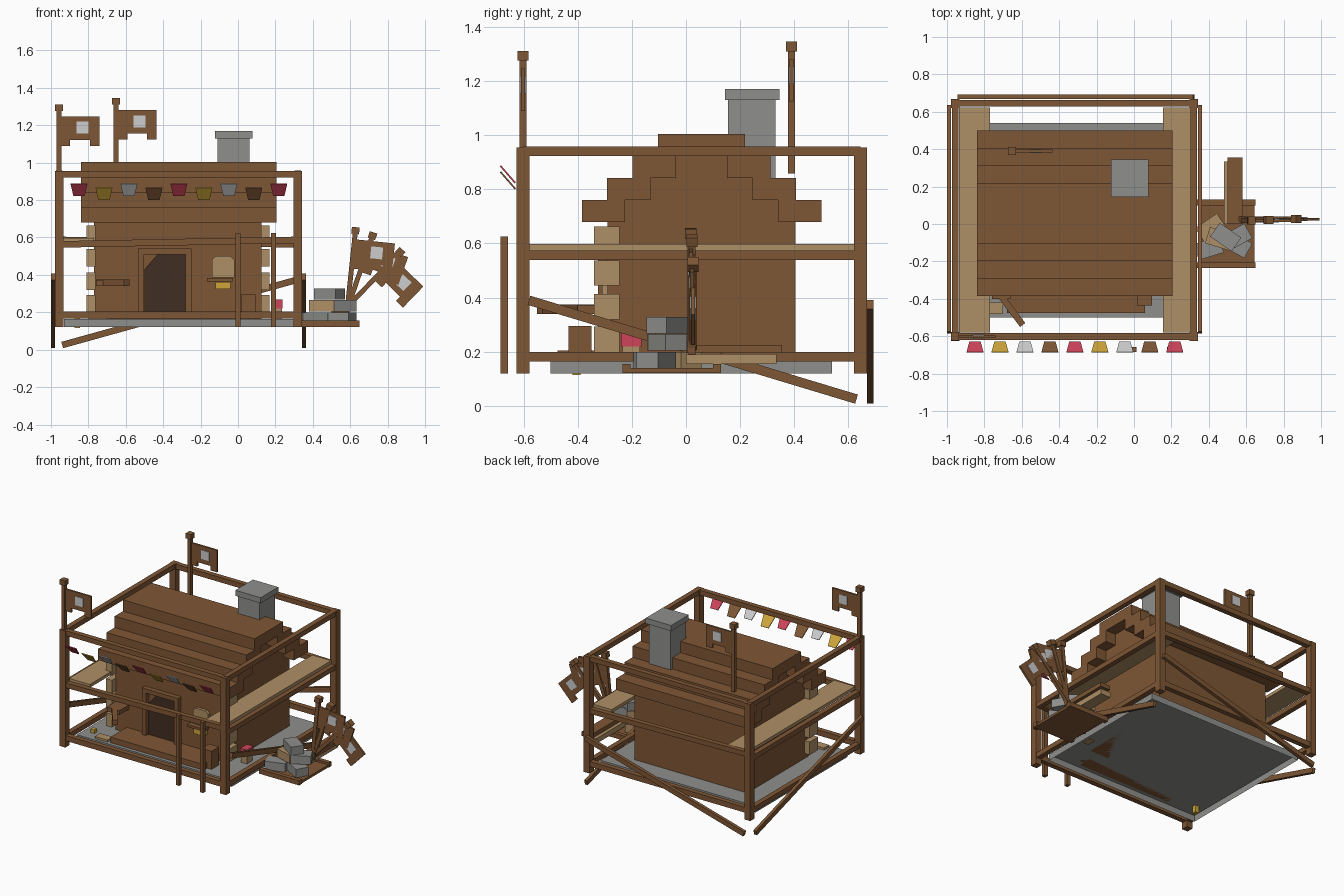
import bpy, bmesh, math
from mathutils import Vector, Matrix

if "Cube" in bpy.data.objects:
    bpy.data.objects.remove(bpy.data.objects["Cube"])


def material(name, rgb):
    m = bpy.data.materials.new(name)
    lin = [((c / 255 + 0.055) / 1.055) ** 2.4 if c > 10 else c / 3294 for c in rgb]
    m.diffuse_color = (*lin, 1)
    m.use_nodes = True
    m.node_tree.nodes["Principled BSDF"].inputs["Base Color"].default_value = m.diffuse_color
    return m


WOOD = material("brown wood", (127, 87, 53))
DARK = material("dark brown", (64, 46, 35))
TAN = material("tan wood", (174, 143, 101))
STONE = material("grey stone", (143, 143, 140))
PALE = material("pale grey", (205, 205, 207))
RED = material("red cloth", (205, 68, 90))
GOLD = material("yellow cloth", (205, 165, 58))


def finish(name, bm, mat, matrix=None):
    bmesh.ops.recalc_face_normals(bm, faces=bm.faces)
    if matrix:
        bm.transform(matrix)
    me = bpy.data.meshes.new(name)
    bm.to_mesh(me)
    bm.free()
    me.materials.append(mat)
    ob = bpy.data.objects.new(name, me)
    bpy.context.collection.objects.link(ob)
    return ob


def box(name, x, y, z, mat, matrix=None, turn=0):
    """Box from (min, max) ranges, optionally turned about its own vertical axis."""
    bm = bmesh.new()
    bmesh.ops.create_cube(bm, size=1)
    size = Vector((x[1] - x[0], y[1] - y[0], z[1] - z[0]))
    mid = Vector((sum(x) / 2, sum(y) / 2, sum(z) / 2))
    bm.transform(Matrix.Translation(mid) @ Matrix.Rotation(turn, 4, 'Z') @ Matrix.Diagonal((*size, 1)))
    return finish(name, bm, mat, matrix)


def beam(name, p, q, w, h, mat=WOOD):
    """Square beam between two points, w wide and h high."""
    p, q = Vector(p), Vector(q)
    d = (q - p).normalized()
    side = Vector((0, 0, 1)).cross(d).normalized()
    up = d.cross(side)
    rot = Matrix((d, side, up)).transposed().to_4x4()
    L = (q - p).length / 2
    return box(name, (-L, L), (-w / 2, w / 2), (-h / 2, h / 2), mat,
               Matrix.Translation((p + q) / 2) @ rot)


def prism(name, pts, y0, y1, mat, matrix=None):
    """Outline in x-z, extruded along y."""
    bm = bmesh.new()
    f = bm.faces.new([bm.verts.new((x, y0, z)) for x, z in pts])
    r = bmesh.ops.extrude_face_region(bm, geom=[f])
    verts = [v for v in r["geom"] if isinstance(v, bmesh.types.BMVert)]
    bmesh.ops.translate(bm, verts=verts, vec=(0, y1 - y0, 0))
    return finish(name, bm, mat, matrix)


# foundation slab, open underneath
slab = box("foundation", (-.93, .30), (-.5, .54), (.12, .165), STONE)
bm = bmesh.new()
bm.from_mesh(slab.data)
bmesh.ops.delete(bm, geom=[f for f in bm.faces if f.normal.z < -.5], context='FACES_ONLY')
bm.to_mesh(slab.data)
bm.free()

# outer frame: posts and rails
XS, YS = (-.955, .32), (-.602, .645)
for x in XS:
    for y in YS:
        box("post", (x - .023, x + .023), (y - .024, y + .024), (.12, .955), WOOD)
    for z, h in ((.94, .035), (.557, .035), (.182, .035)):
        beam("side_rail", (x, YS[0], z), (x, YS[1], z), .036, h)
for y, tilt in zip(YS, (.012, -.012)):
    beam("top_rail", (XS[0], y, .938), (XS[1], y, .938), .036, .035)
    beam("middle_rail", (XS[0], y, .575 - tilt), (XS[1], y, .575 + tilt), .036, .035)
    beam("bottom_rail", (XS[0], y, .185), (XS[1], y, .185), .036, .038)

# diagonal braces
for x in (-.99, .352):
    beam("side_brace", (x, .63, .025), (x, -.58, .39), .022, .035)
beam("back_brace", (-.94, .68, .025), (.32, .68, .375), .024, .035)

# side shelves
box("left_shelf", (-.935, -.77), (-.58, .622), (.575, .598), TAN)
box("right_shelf", (.155, .305), (-.58, .622), (.575, .598), TAN)

# house walls, corner blocks and stepped roof
box("walls", (-.77, .125), (-.29, .405), (.165, .70), WOOD)
for z in (.2, .32, .445, .57):
    for x in (-.81, .122):
        box("corner_block", (x, x + .047), (-.34, -.245), (z, z + .093), TAN)
for i in range(4):
    y0, y1 = -.385 + .094 * i, .5 - .094 * i
    z = (.68 + .081 * i, .761 + .081 * i)
    if i < 3:
        box("front_roof_step", (-.84, .205), (y0, y0 + .16), z, WOOD)
        box("back_roof_step", (-.84, .205), (y1 - .16, y1), z, WOOD)
        box("gable_fill", (-.77, .125), (y0 + .15, y1 - .15), z, WOOD)
    else:
        box("roof_ridge", (-.84, .205), (y0, y1), z, WOOD)

# chimney
box("chimney", (-.11, .062), (.155, .33), (.78, 1.13), STONE)
box("chimney_cap", (-.123, .078), (.145, .345), (1.13, 1.17), STONE)

# doorway
prism("door", [(-.5, .205), (-.28, .205), (-.28, .51), (-.43, .51), (-.5, .43)], -.299, -.29, DARK)
for x in (-.535, -.28):
    box("door_jamb", (x, x + .032), (-.325, -.288), (.2, .54), WOOD)
box("door_lintel", (-.535, -.248), (-.325, -.288), (.51, .54), WOOD)

# porch step, crate, window sill and goods
box("porch", (-.68, .06), (-.475, -.28), (.165, .205), WOOD)
box("crate", (.015, .095), (-.435, -.35), (.165, .295), WOOD)
prism("window_panel", [(-.14, .385), (-.02, .385), (-.02, .48), (-.04, .5), (-.12, .5), (-.14, .48)],
      -.31, -.288, TAN)
box("window_sill", (-.165, -.03), (-.34, -.288), (.365, .382), WOOD)
box("yellow_goods", (-.12, -.04), (-.33, -.288), (.325, .362), GOLD)
beam("wall_beam", (-.745, -.34, .357), (-.595, -.54, .357), .035, .035)
box("wall_plank", (-.76, -.66), (-.40, -.285), (.34, .372), WOOD)
box("floor_scrap", (-.8, -.7), (-.48, -.42), (.165, .18), TAN, turn=.0)
box("yellow_scrap", (-.875, -.845), (-.42, -.39), (.115, .19), GOLD)
box("red_box", (.185, .238), (-.24, -.165), (.22, .267), RED)
box("red_box_stand", (.19, .235), (-.235, -.17), (.16, .22), TAN)

# loose stakes at the front
for x in (.0, .19):
    box("stake", (x - .013, x + .013), (-.685, -.657), (.12, .625), WOOD)

# row of pennants, leaning outward
cloths = (RED, GOLD, PALE, WOOD)
for i in range(9):
    x, z = -.85 + .1335 * i, .855 - .022 * (i % 2)
    tilt = Matrix.Translation((x, -.658, z)) @ Matrix.Rotation(math.radians(41), 4, 'X')
    prism("pennant", [(-.045, .042), (.045, .042), (.03, -.042), (-.03, -.042)],
          -.003, .003, cloths[i % 4], tilt)


def flag(x, y, z, angle, length):
    """Capped pole with a notched flag; (x, y, z) is the top of the cap."""
    m = Matrix.Translation((x, y, z)) @ Matrix.Rotation(math.radians(angle), 4, 'Y')
    box("flag_pole", (-.013, .013), (-.013, .013), (-length, -.03), WOOD, m)
    box("flag_cap", (-.021, .021), (-.021, .021), (-.036, 0), WOOD, m)
    prism("flag_cloth", [(.01, -.065), (.217, -.065), (.217, -.222), (.165, -.222), (.165, -.19),
                         (.06, -.19), (.06, -.222), (.01, -.222)], -.007, .007, WOOD, m)
    box("flag_patch", (.093, .157), (-.011, .011), (-.157, -.093), PALE, m)


flag(-.957, -.602, 1.312, 0, .38)
flag(-.652, .39, 1.346, 0, .488)
flag(.63, .018, .655, 6, .46)
flag(.725, .022, .627, 19, .46)
flag(.88, .026, .535, 44, .46)

# side platform with planks
box("platform", (.35, .645), (-.22, .115), (.122, .14), WOOD)
for y in (-.235, .1):
    box("platform_edge", (.33, .65), (y, y + .03), (.122, .155), WOOD)
box("tan_plank", (.48, .56), (0, .335), (.155, .192), TAN)
box("brown_plank", (.5, .58), (.0, .355), (.195, .225), WOOD)

# pile of rubble blocks on the platform
pile = [(.40, -.13, .14, STONE, .3), (.55, -.11, .14, STONE, -.5), (.41, -.02, .14, TAN, .6),
        (.46, -.08, .205, TAN, -.3), (.55, -.07, .205, STONE, .5), (.49, -.07, .268, STONE, -.6)]
for x, y, z, mat, turn in pile:
    box("rubble_block", (x - .07, x + .07), (y - .045, y + .045), (z, z + .06), mat, turn=turn)
